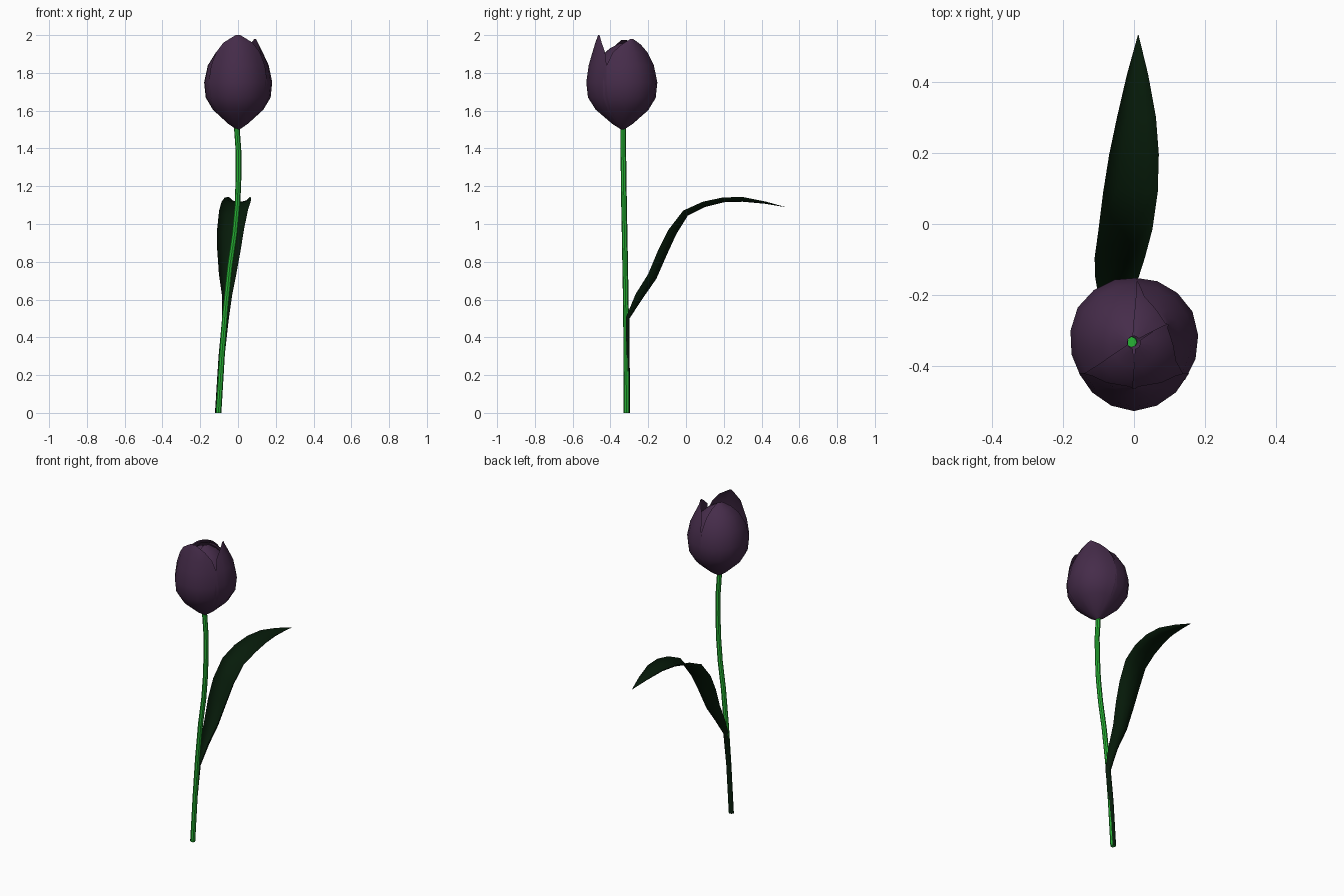
import bpy
from math import sin, cos, pi, radians
from mathutils import Vector

if "Cube" in bpy.data.objects:
    bpy.data.objects.remove(bpy.data.objects["Cube"])


def material(name, rgb):
    m = bpy.data.materials.new(name)
    m.diffuse_color = (*rgb, 1)
    m.use_nodes = True
    m.node_tree.nodes["Principled BSDF"].inputs["Base Color"].default_value = m.diffuse_color
    return m


PURPLE = material("petal_purple", (0.06, 0.025, 0.068))
GREEN = material("stem_green", (0.02, 0.45, 0.035))
DARK = material("leaf_green", (0.002, 0.011, 0.003))


def sheet(name, rows, mat):
    """Smooth surface through a grid of points."""
    n = len(rows[0])
    faces = [(i * n + j, i * n + j + 1, (i + 1) * n + j + 1, (i + 1) * n + j)
             for i in range(len(rows) - 1) for j in range(n - 1)]
    me = bpy.data.meshes.new(name)
    me.from_pydata([p for r in rows for p in r], [], faces)
    me.materials.append(mat)
    me.shade_smooth()
    ob = bpy.data.objects.new(name, me)
    bpy.context.collection.objects.link(ob)
    return ob


# Stem: slightly bent tube
path = [(-.103, -.315, 0), (-.085, -.316, .3), (-.066, -.318, .55), (-.042, -.322, .78),
        (-.017, -.325, .95), (-.003, -.328, 1.1), (.003, -.33, 1.25), (.003, -.332, 1.38),
        (-.007, -.333, 1.52)]
cu = bpy.data.curves.new("stem", 'CURVE')
cu.dimensions = '3D'
cu.bevel_depth = .015
cu.bevel_resolution = 2
cu.use_fill_caps = True
sp = cu.splines.new('POLY')
sp.points.add(len(path) - 1)
for p, co in zip(sp.points, path):
    p.co = (*co, 1)
cu.materials.append(GREEN)
stem = bpy.data.objects.new("stem", cu)
bpy.context.collection.objects.link(stem)
bpy.context.view_layer.objects.active = stem
stem.select_set(True)
bpy.ops.object.convert(target='MESH')
bpy.ops.object.shade_smooth_by_angle()

# Leaf: sheath round the stem, then an arching trough (x, y, z, half width, edge lift)
spine = [(-.106, -.297, 0, .016, .017), (-.087, -.298, .3, .016, .017),
         (-.066, -.299, .5, .018, .02), (-.058, -.23, .605, .028, .044),
         (-.055, -.157, .71, .046, .05), (-.048, -.10, .84, .062, .052),
         (-.04, -.052, .945, .071, .048), (-.024, .01, 1.045, .076, .036),
         (-.010, .10, 1.09, .077, .03), (0, .20, 1.115, .070, .026),
         (.007, .30, 1.118, .055, .025), (.01, .42, 1.107, .03, .012),
         (.012, .533, 1.088, .001, 0)]
rows = []
for i, (x, y, z, w, lift) in enumerate(spine):
    a, b = spine[max(i - 1, 0)], spine[min(i + 1, len(spine) - 1)]
    t = Vector((0, b[1] - a[1], b[2] - a[2])).normalized()
    if i < 2:
        t = Vector((0, 0, 1))
    nrm = Vector((0, -t.z, t.y))
    rows.append([Vector((x + w * sin(u * pi / 6), y, z)) + nrm * lift * (1 - cos(u * pi / 6))
                 for u in range(-3, 4)])
sheet("leaf", rows, DARK)

# Petals: profiles of (radius, height, half angle in degrees)
CX, CY = 0, -.335
base = [(.008, 1.5, 60), (.055, 1.53, 62), (.143, 1.605, 63), (.184, 1.67, 63), (.193, 1.75, 62)]
upright = base + [(.18, 1.84, 60), (.16, 1.91, 52), (.145, 1.96, 36), (.13, 2.0, 6)]
half_open = base + [(.174, 1.84, 58), (.14, 1.91, 50), (.12, 1.95, 30), (.112, 1.98, 4)]
closed = base + [(.172, 1.84, 62), (.125, 1.91, 62), (.075, 1.95, 60), (.02, 1.975, 50)]


def petal(name, profile, azimuth, scale=1.0, drop=0.0):
    rows = []
    for r, z, half in profile:
        row = []
        for k in range(-3, 4):
            a = radians(azimuth + half * k / 3)
            rr = r * scale * (1 - .05 * abs(k) / 3)
            row.append((CX + .96 * rr * cos(a), CY + rr * sin(a), z - drop * (z - 1.5)))
        rows.append(row)
    sheet(name, rows, PURPLE)


petal("outer_petal_front", upright, -90)
petal("outer_petal_right", half_open, 27)
petal("outer_petal_left", closed, 149)
petal("inner_petal_right", closed, -30, .92, .04)
petal("inner_petal_left", closed, 210, .92, .06)
petal("inner_petal_back", closed, 90, .94, .03)
